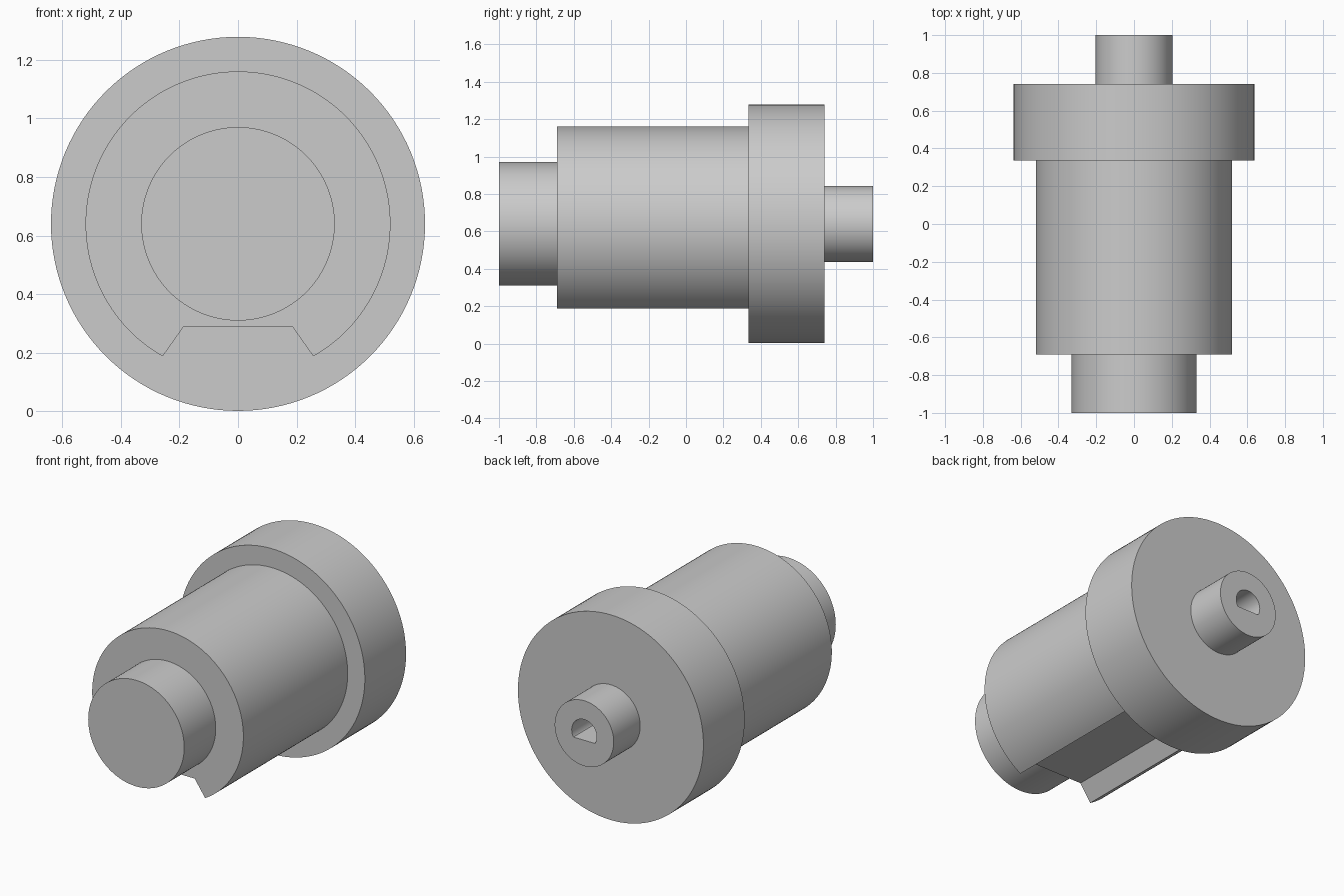
import bpy, bmesh
from math import sin, cos, pi, acos, asin, radians

cube = bpy.data.objects.get("Cube")
if cube:
    bpy.data.objects.remove(cube, do_unlink=True)

AXIS_Z = 0.64
SEGMENTS = 128

grey = bpy.data.materials.new("plain_grey")
grey.use_nodes = True
colour = (0.6, 0.6, 0.6, 1)
grey.diffuse_color = colour
grey.node_tree.nodes["Principled BSDF"].inputs["Base Color"].default_value = colour


def circle(radius):
    """Outline in x and z, centred on the axis."""
    angles = [2 * pi * i / SEGMENTS for i in range(SEGMENTS)]
    return [(radius * cos(a), radius * sin(a)) for a in angles]


def d_bore(radius, flat):
    """Circle cut off by a flat below the axis."""
    return [(x, max(z, flat)) for x, z in circle(radius)]


def slotted_circle(radius, mouth, floor, floor_z):
    """Circle with a tapered slot along its underside."""
    start = -acos(mouth / radius)
    span = pi - 2 * start
    arc = [start + span * i / SEGMENTS for i in range(SEGMENTS + 1)]
    points = [(radius * cos(a), radius * sin(a)) for a in arc]
    return points + [(-floor, floor_z), (floor, floor_z)]


def loft(name, sections):
    """Skin a chain of (y, outline) sections and cap both ends."""
    bm = bmesh.new()
    rings = [[bm.verts.new((x, y, z + AXIS_Z)) for x, z in outline]
             for y, outline in sections]
    for a, b in zip(rings, rings[1:]):
        for i in range(len(a)):
            bm.faces.new((a[i - 1], a[i], b[i], b[i - 1]))
    bm.faces.new(rings[0])
    bm.faces.new(rings[-1])
    bmesh.ops.recalc_face_normals(bm, faces=bm.faces)
    mesh = bpy.data.meshes.new(name)
    bm.to_mesh(mesh)
    bm.free()
    mesh.materials.append(grey)
    obj = bpy.data.objects.new(name, mesh)
    bpy.context.collection.objects.link(obj)
    bpy.ops.object.select_all(action="DESELECT")
    obj.select_set(True)
    bpy.context.view_layer.objects.active = obj
    bpy.ops.object.shade_smooth_by_angle(angle=radians(30))
    return obj


# Solid boss at the front
boss = circle(0.33)
loft("front_boss", [(-1, boss), (-0.69, boss)])

# Main barrel with the keyway underneath
barrel = slotted_circle(0.52, 0.257, 0.185, -0.35)
loft("slotted_barrel", [(-0.69, barrel), (0.335, barrel)])

# Wide flange
flange = circle(0.638)
loft("flange", [(0.335, flange), (0.74, flange)])

# Rear shaft with a blind D-shaped bore
shaft, bore = circle(0.203), d_bore(0.086, -0.043)
loft("rear_shaft", [(0.74, shaft), (1, shaft), (1, bore), (0.75, bore)])
